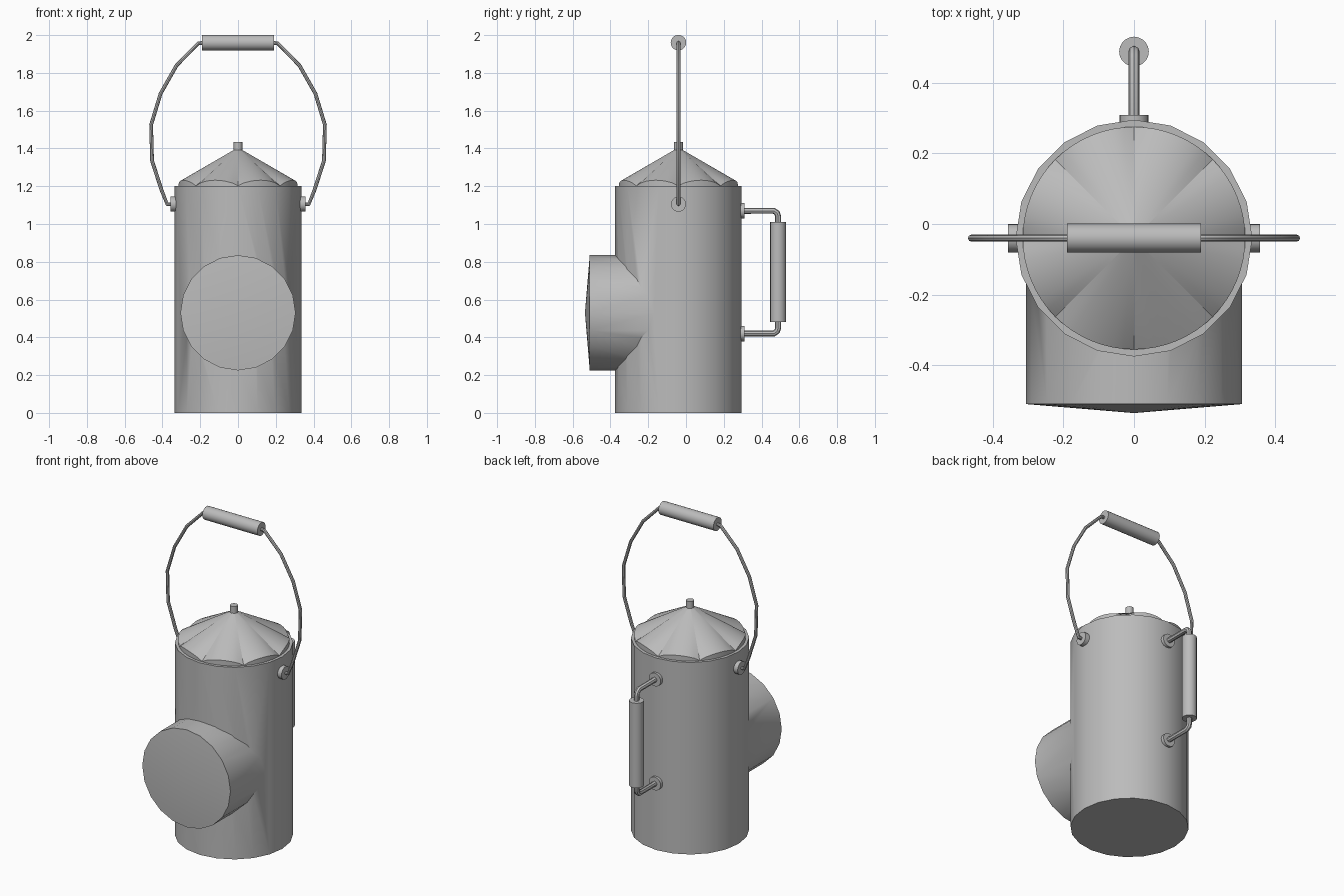
import bpy, bmesh
from math import sin, cos, pi, radians
from mathutils import Vector

cube = bpy.data.objects.get("Cube")
if cube:
    bpy.data.objects.remove(cube, do_unlink=True)

# One plain grey metal
GREY = (0.5, 0.5, 0.5, 1)
metal = bpy.data.materials.new("grey_metal")
metal.use_nodes = True
metal.diffuse_color = GREY
metal.node_tree.nodes["Principled BSDF"].inputs["Base Color"].default_value = GREY

AXIS_Y = -0.04      # centre line of the lantern
BODY_R = 0.335
BODY_TOP = 1.2


def finish(obj, name, angle=40):
    obj.name = name
    obj.data.name = name
    obj.data.materials.clear()
    obj.data.materials.append(metal)
    bpy.ops.object.select_all(action="DESELECT")
    obj.select_set(True)
    bpy.context.view_layer.objects.active = obj
    bpy.ops.object.shade_smooth_by_angle(angle=radians(angle))
    return obj


def from_bmesh(bm, name, angle=40):
    bmesh.ops.recalc_face_normals(bm, faces=bm.faces)
    mesh = bpy.data.meshes.new(name)
    bm.to_mesh(mesh)
    bm.free()
    obj = bpy.data.objects.new(name, mesh)
    bpy.context.collection.objects.link(obj)
    return finish(obj, name, angle)


def rod(name, start, end, radius, sides=20):
    """Capped cylinder between two points."""
    a, b = Vector(start), Vector(end)
    bpy.ops.mesh.primitive_cylinder_add(
        vertices=sides, radius=radius, depth=(b - a).length, location=(a + b) / 2)
    obj = bpy.context.object
    obj.rotation_euler = (b - a).to_track_quat("Z", "Y").to_euler()
    return finish(obj, name)


def wire(name, points, radius):
    """Bent round wire along a polyline."""
    curve = bpy.data.curves.new(name, "CURVE")
    curve.dimensions = "3D"
    curve.bevel_depth = radius
    curve.bevel_resolution = 2
    curve.use_fill_caps = True
    spline = curve.splines.new("POLY")
    spline.points.add(len(points) - 1)
    for p, co in zip(spline.points, points):
        p.co = (*co, 1)
    obj = bpy.data.objects.new(name, curve)
    bpy.context.collection.objects.link(obj)
    bpy.ops.object.select_all(action="DESELECT")
    obj.select_set(True)
    bpy.context.view_layer.objects.active = obj
    bpy.ops.object.convert(target="MESH")
    return finish(bpy.context.object, name)


# Body with the lens housing joined into it
body = rod("body", (0, AXIS_Y, 0), (0, AXIS_Y, BODY_TOP), BODY_R)
housing = rod("lens_housing", (0, -0.51, 0.53), (0, AXIS_Y, 0.53), 0.305)
union = body.modifiers.new("join_housing", "BOOLEAN")
union.object = housing
union.operation = "UNION"
bpy.context.view_layer.objects.active = body
bpy.ops.object.modifier_apply(modifier=union.name)
bpy.data.objects.remove(housing, do_unlink=True)
finish(body, "body")

# Shallow domed lens
bpy.ops.mesh.primitive_cone_add(
    vertices=20, radius1=0.3, radius2=0, depth=0.025,
    location=(0, -0.5225, 0.53), rotation=(pi / 2, 0, 0))
finish(bpy.context.object, "lens")

# Fluted lid: eight panels that arch up between the creases
PANELS, STEPS, LID_R = 8, 8, 0.315
bm = bmesh.new()
tip = bm.verts.new((0, AXIS_Y, 1.405))
rim, foot = [], []
for i in range(PANELS * STEPS):
    a = 2 * pi * i / (PANELS * STEPS)
    arch = abs(sin(a * PANELS / 2)) ** 0.7
    x, y = LID_R * cos(a), AXIS_Y + LID_R * sin(a)
    rim.append(bm.verts.new((x, y, BODY_TOP + 0.002 + 0.03 * arch)))
    foot.append(bm.verts.new((x, y, BODY_TOP - 0.005)))
for i in range(len(rim)):
    j = (i + 1) % len(rim)
    bm.faces.new((rim[i], rim[j], tip))
    bm.faces.new((foot[i], foot[j], rim[j], rim[i]))
bm.faces.new(foot)
from_bmesh(bm, "lid", 25)
rod("lid_knob", (0, AXIS_Y, 1.385), (0, AXIS_Y, 1.435), 0.023, 12)

# Swinging carry handle: pivots, bent wire and grip
side = [(0.345, 1.105), (0.375, 1.105), (0.405, 1.18), (0.455, 1.335),
        (0.46, 1.525), (0.41, 1.69), (0.325, 1.84), (0.21, 1.957), (0.17, 1.96)]
for name, s in (("left", 1), ("right", -1)):
    rod(name + "_pivot", (s * 0.32, AXIS_Y, 1.105), (s * 0.357, AXIS_Y, 1.105), 0.04)
    wire(name + "_carry_wire", [(s * x, AXIS_Y, z) for x, z in side], 0.01)
rod("carry_grip", (-0.19, AXIS_Y, 1.96), (0.19, AXIS_Y, 1.96), 0.041)

# Rear handle: mounts, bent pipes and grip
GRIP_Y = 0.488
for name, z, s in (("upper", 1.07, -1), ("lower", 0.42, 1)):
    rod(name + "_mount", (0, 0.27, z), (0, 0.309, z), 0.041)
    wire(name + "_handle_pipe",
         [(0, 0.28, z), (0, 0.465, z), (0, 0.482, z + s * 0.012),
          (0, GRIP_Y, z + s * 0.03), (0, GRIP_Y, z + s * 0.09)], 0.016)
rod("rear_grip", (0, GRIP_Y, 0.48), (0, GRIP_Y, 1.01), 0.042)
